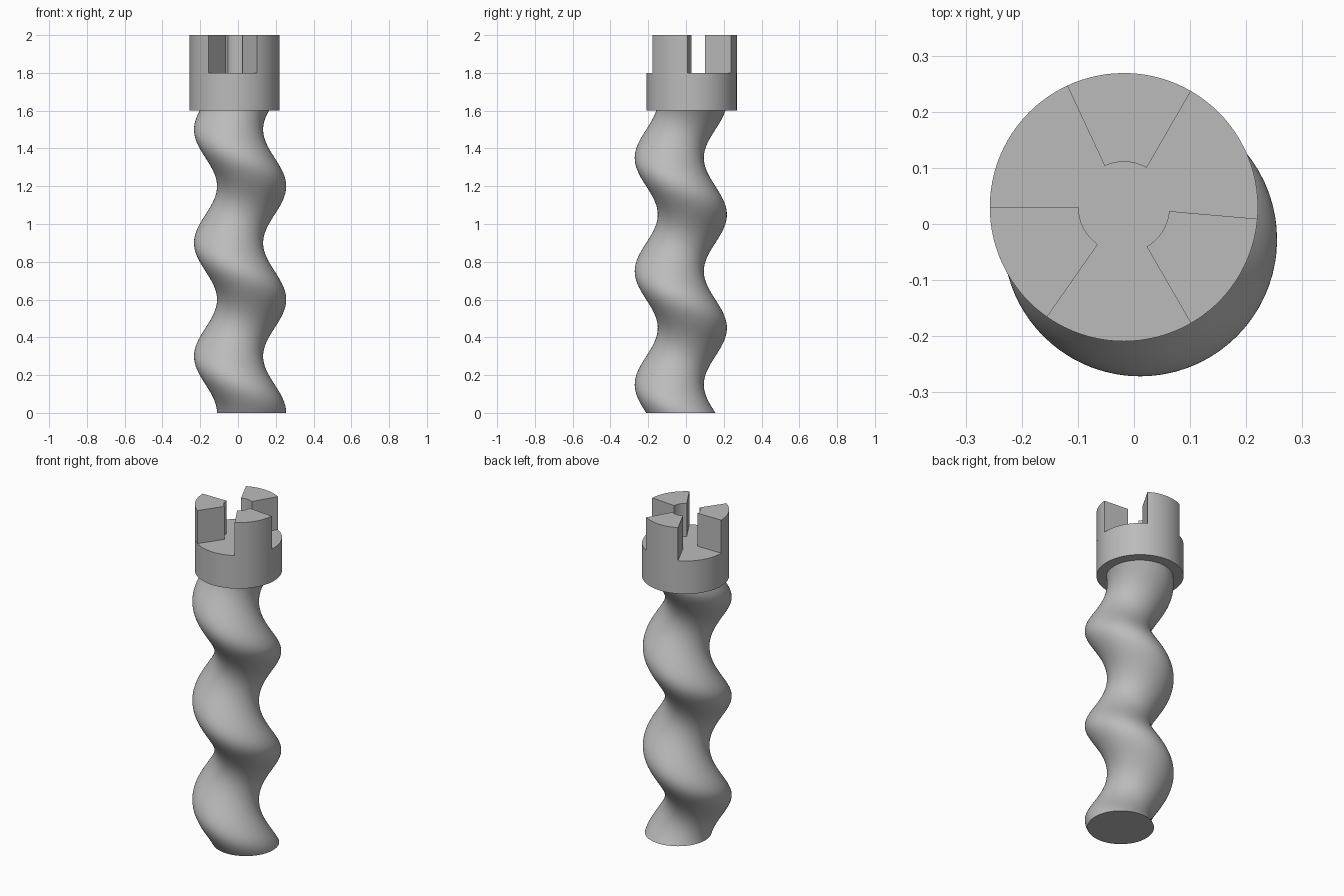
import bpy
import bmesh
from math import cos, sin, pi, radians

cube = bpy.data.objects.get("Cube")
if cube:
    bpy.data.objects.remove(cube, do_unlink=True)

grey = bpy.data.materials.new("plain grey")
grey.use_nodes = True
colour = (0.5, 0.5, 0.5, 1)
grey.diffuse_color = colour
grey.node_tree.nodes["Principled BSDF"].inputs["Base Color"].default_value = colour

HEAD = (-0.018, 0.03)
HEAD_R = 0.239


def arc(centre, radius, start, end, steps):
    """Points along an arc, angles in degrees."""
    span = radians(end - start)
    return [(centre[0] + radius * cos(radians(start) + span * i / steps),
             centre[1] + radius * sin(radians(start) + span * i / steps))
            for i in range(steps + 1)]


def loft(name, sections):
    """Skin a stack of outlines, each given as (height, points), and cap it."""
    bm = bmesh.new()
    rings = [[bm.verts.new((x, y, z)) for x, y in pts] for z, pts in sections]
    n = len(rings[0])
    for low, high in zip(rings, rings[1:]):
        for i in range(n):
            j = (i + 1) % n
            bm.faces.new((low[i], low[j], high[j], high[i]))
    bm.faces.new(rings[0][::-1])
    bm.faces.new(rings[-1])
    bmesh.ops.recalc_face_normals(bm, faces=bm.faces)
    mesh = bpy.data.meshes.new(name)
    bm.to_mesh(mesh)
    bm.free()
    mesh.materials.append(grey)
    obj = bpy.data.objects.new(name, mesh)
    bpy.context.collection.objects.link(obj)
    bpy.ops.object.select_all(action='DESELECT')
    obj.select_set(True)
    bpy.context.view_layer.objects.active = obj
    bpy.ops.object.shade_smooth_by_angle(angle=radians(30))
    return obj


# Screw shaft: a round section that circles an axis as it rises
PITCH, SHAFT_TOP, LAYERS = 0.6, 1.6, 128
sections = []
for k in range(LAYERS + 1):
    z = SHAFT_TOP * k / LAYERS
    turn = 2 * pi * z / PITCH
    centre = (0.011 + 0.061 * cos(turn), -0.0275 - 0.061 * sin(turn))
    sections.append((z, arc(centre, 0.183, 0, 360, 72)[:-1]))
loft("screw_shaft", sections)

# Round collar on top of the shaft
ring = arc(HEAD, HEAD_R, 0, 360, 96)[:-1]
loft("collar", [(1.6, ring), (1.8, ring)])

# Three coupling teeth standing on the collar
for i in range(3):
    a, b = 60 + 120 * i, 115 + 120 * i
    outline = arc(HEAD, HEAD_R, a, b, 16) + arc(HEAD, 0.081, b, a, 8)
    loft(f"coupling_tooth_{i + 1}", [(1.8, outline), (2.0, outline)])
